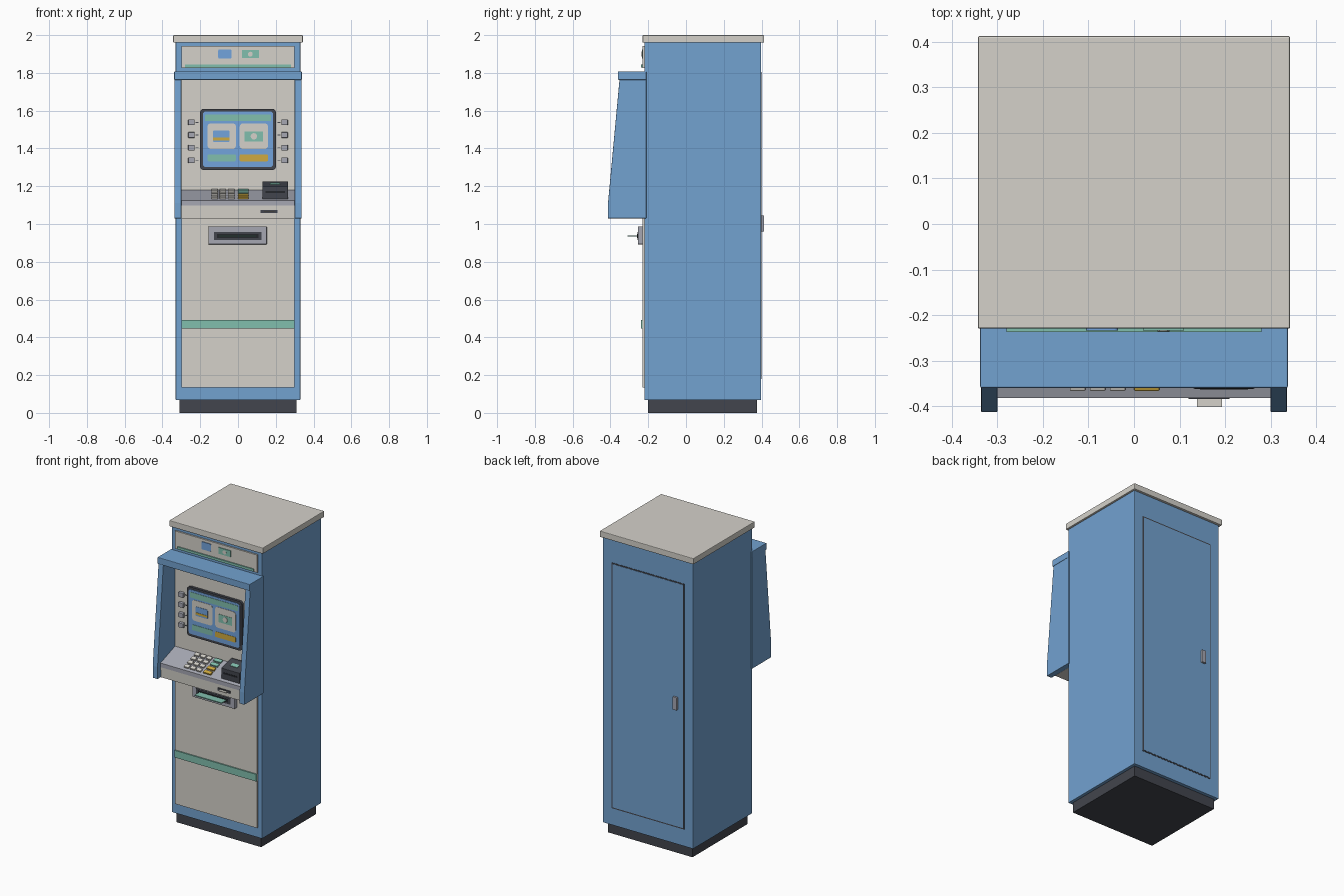
import bpy, bmesh, math
from mathutils import Vector, Matrix

if "Cube" in bpy.data.objects:
    bpy.data.objects.remove(bpy.data.objects["Cube"])


def mat(name, r, g, b):
    m = bpy.data.materials.new(name)
    m.diffuse_color = (r, g, b, 1)
    m.use_nodes = True
    m.node_tree.nodes["Principled BSDF"].inputs["Base Color"].default_value = m.diffuse_color
    return m


BLUE = mat("body_blue", 0.17, 0.36, 0.63)
SCREEN = mat("screen_blue", 0.17, 0.37, 0.72)
CREAM = mat("warm_white", 0.66, 0.64, 0.59)
TEAL = mat("teal", 0.22, 0.52, 0.42)
GOLD = mat("gold", 0.62, 0.40, 0.05)
DARK = mat("charcoal", 0.055, 0.06, 0.075)
BLACK = mat("slot_black", 0.018, 0.02, 0.025)
STEEL = mat("steel_grey", 0.38, 0.39, 0.45)


def prism(name, pts, axis, a, b, material, bevel=0):
    """Extrude a 2D profile: axis 'y' takes (x, z) points, axis 'x' takes (y, z) points."""
    def place(p, t):
        return (p[0], t, p[1]) if axis == 'y' else (t, p[0], p[1])
    bm = bmesh.new()
    lo = [bm.verts.new(place(p, a)) for p in pts]
    hi = [bm.verts.new(place(p, b)) for p in pts]
    bm.faces.new(lo)
    bm.faces.new(hi)
    for i in range(len(pts)):
        j = (i + 1) % len(pts)
        bm.faces.new((lo[i], lo[j], hi[j], hi[i]))
    bmesh.ops.recalc_face_normals(bm, faces=bm.faces)
    me = bpy.data.meshes.new(name)
    bm.to_mesh(me)
    bm.free()
    me.materials.append(material)
    ob = bpy.data.objects.new(name, me)
    bpy.context.collection.objects.link(ob)
    if bevel:
        mod = ob.modifiers.new("edge", 'BEVEL')
        mod.width = bevel
        mod.segments = 2
    return ob


def block(name, x, z, y, material, r=0, bevel=0):
    """Box or rounded plate: x, z, y are (low, high); r is the corner radius seen from the front."""
    if r == 0:
        pts = [(x[0], z[0]), (x[1], z[0]), (x[1], z[1]), (x[0], z[1])]
    else:
        pts = []
        corners = [(x[1] - r, z[1] - r), (x[0] + r, z[1] - r), (x[0] + r, z[0] + r), (x[1] - r, z[0] + r)]
        for q, (cx, cz) in enumerate(corners):
            for k in range(6):
                t = math.pi / 2 * (q + k / 5.001)
                pts.append((cx + r * math.cos(t), cz + r * math.sin(t)))
    return prism(name, pts, 'y', y[0], y[1], material, bevel)


# Cabinet
block("plinth", (-.31, .31), (0, .07), (-.2, .375), DARK)
block("cabinet", (-.33, .33), (.068, 1.965), (-.22, .397), BLUE, bevel=.003)
block("top_cap", (-.343, .343), (1.96, 2.0), (-.23, .413), CREAM, bevel=.004)

# Rear service door: dark gap plate, door leaf, handle
block("door_gap", (-.266, .266), (.18, 1.806), (.39, .3985), DARK)
block("door_leaf", (-.258, .258), (.188, 1.798), (.39, .4), BLUE)
block("door_handle", (-.22, -.19), (.96, 1.045), (.395, .413), STEEL, bevel=.003)

# Lower front panel and stripe
block("lower_panel", (-.3, .3), (.135, 1.035), (-.23, -.21), CREAM)
block("teal_stripe", (-.3, .3), (.446, .493), (-.238, -.228), TEAL)

# Header sign
block("header_panel", (-.3, .3), (1.825, 1.942), (-.23, -.21), CREAM)
block("header_stripe", (-.28, .28), (1.829, 1.845), (-.237, -.229), TEAL)
block("header_card_icon", (-.105, -.035), (1.875, 1.925), (-.234, -.229), SCREEN, r=.008)
block("header_note_icon", (.02, .11), (1.878, 1.92), (-.234, -.229), TEAL)
block("header_note_dot", (.052, .078), (1.886, 1.912), (-.236, -.233), CREAM, r=.0129)

# Hood: visor and two side cheeks
block("visor", (-.338, .338), (1.763, 1.807), (-.36, -.21), BLUE, bevel=.003)
cheek = [(-.21, 1.03), (-.413, 1.03), (-.413, 1.11), (-.352, 1.765), (-.21, 1.765)]
for side, x0 in (("left", -.336), ("right", .3)):
    prism(side + "_cheek", cheek, 'x', x0, x0 + .036, BLUE, .002)

# Fascia with screen
block("fascia", (-.3, .3), (1.1, 1.764), (-.23, -.21), CREAM)
block("screen_bezel", (-.202, .202), (1.285, 1.61), (-.247, -.225), DARK, r=.022)
block("screen", (-.186, .186), (1.302, 1.595), (-.25, -.245), SCREEN, r=.014)


def ui(name, x, z, layer, material, r=.006):
    block(name, x, z, (-.25 - .002 * layer, -.249), material, r)


ui("screen_header", (-.175, .175), (1.544, 1.58), 1, TEAL)
for side, x0, colour in (("left", -.161, TEAL), ("right", .009, GOLD)):
    ui(side + "_tile", (x0, x0 + .15), (1.397, 1.533), 1, CREAM, .018)
    ui(side + "_screen_button", (x0, x0 + .15), (1.332, 1.368), 1, colour)
ui("card_icon", (-.133, -.045), (1.434, 1.495), 2, SCREEN)
ui("card_icon_stripe", (-.133, -.045), (1.443, 1.457), 3, GOLD, 0)
ui("note_icon", (.035, .133), (1.437, 1.49), 2, TEAL, 0)
ui("note_icon_dot", (.067, .101), (1.447, 1.481), 3, CREAM, .0169)

# Side selection buttons with pointer marks
for s, side in ((-1, "left"), (1, "right")):
    for i, z in enumerate((1.538, 1.471, 1.404, 1.337)):
        a, b = sorted((s * .229, s * .264))
        block(f"{side}_button_{i}", (a, b), (z - .015, z + .015), (-.25, -.225), STEEL, bevel=.003)
        a, b = sorted((s * .21, s * .226))
        block(f"{side}_mark_{i}", (a, b), (z - .002, z + .002), (-.233, -.228), DARK)

# Console: cream lip and sloped steel shelf
prism("console_lip", [(-.21, 1.03), (-.378, 1.03), (-.38, 1.1), (-.21, 1.155)], 'x', -.3, .3, CREAM)
prism("console_shelf", [(-.21, 1.15), (-.382, 1.098), (-.382, 1.125), (-.21, 1.186)], 'x', -.3, .3, STEEL)


def shelf_z(y):
    return 1.183 + (y + .22) * .358


# Keypad: three number columns and a wide function column
for row in range(4):
    y = -.352 + row * .035
    function = (GOLD, GOLD, TEAL, TEAL)[row]
    columns = [(-.124, .034, CREAM), (-.08, .034, CREAM), (-.036, .034, CREAM), (.028, .055, function)]
    for col, (x, w, material) in enumerate(columns):
        key = block(f"key_{row}_{col}", (-w / 2, w / 2), (-.004, .01), (-.0125, .0125), material, bevel=.002)
        key.location = (x, y, shelf_z(y))
        key.rotation_euler.x = math.atan(.358)

# Card reader on the shelf
prism("card_reader", [(-.362, 1.125), (-.362, 1.2), (-.27, 1.225), (-.25, 1.225), (-.25, 1.16)],
      'x', .13, .265, DARK, .003)
prism("reader_light", [(-.325, 1.207), (-.325, 1.213), (-.3, 1.2198), (-.3, 1.214)], 'x', .17, .222, TEAL)
block("reader_slot", (.145, .25), (1.165, 1.175), (-.364, -.36), BLACK)

# Receipt slot in the lip
block("receipt_slot", (.12, .21), (1.058, 1.075), (-.384, -.374), DARK)
block("receipt_slip", (.138, .193), (1.064, 1.068), (-.402, -.375), CREAM)

# Cash dispenser
block("dispenser_frame", (-.157, .153), (.892, .987), (-.255, -.225), STEEL, bevel=.004)
block("dispenser_slot", (-.128, .124), (.915, .957), (-.258, -.25), DARK)
block("dispenser_gap", (-.112, .108), (.926, .946), (-.26, -.255), BLACK)
block("cash_notes", (-.1, .096), (.934, .94), (-.31, -.255), TEAL)
